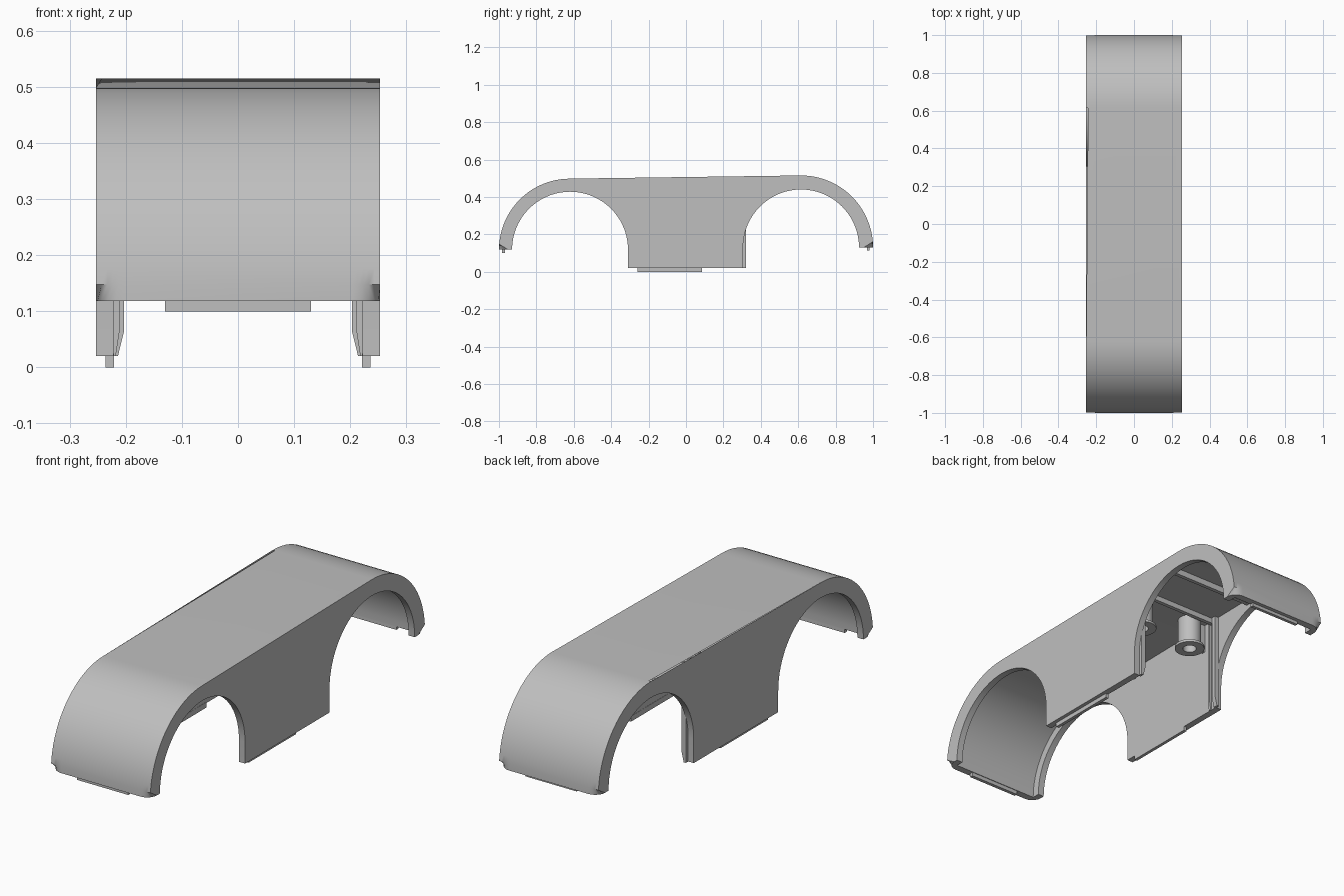
import bpy, bmesh
from math import cos, sin, pi, radians
from mathutils import Vector

cube = bpy.data.objects.get("Cube")
if cube:
    bpy.data.objects.remove(cube)

grey = bpy.data.materials.new("plain_grey")
grey.use_nodes = True
colour = (0.52, 0.52, 0.52, 1)
grey.diffuse_color = colour
grey.node_tree.nodes["Principled BSDF"].inputs["Base Color"].default_value = colour

HALF, WALL, ROUND = 0.253, 0.031, 0.05
FRONT, BACK = (-0.62, 0.118), (0.615, 0.13)   # wheel arch centres
R_FRONT, R_BACK, R_ARCH = 0.38, 0.385, 0.31


def arc(centre, r, a0, a1, n):
    angles = [radians(a0 + (a1 - a0) * i / n) for i in range(n + 1)]
    return [(centre[0] + r * cos(a), centre[1] + r * sin(a)) for a in angles]


def finish(name, bm, smooth=False):
    bmesh.ops.recalc_face_normals(bm, faces=bm.faces)
    mesh = bpy.data.meshes.new(name)
    bm.to_mesh(mesh)
    bm.free()
    mesh.materials.append(grey)
    ob = bpy.data.objects.new(name, mesh)
    bpy.context.collection.objects.link(ob)
    if smooth:
        shade(ob)
    return ob


def shade(ob):
    bpy.ops.object.select_all(action="DESELECT")
    ob.select_set(True)
    bpy.context.view_layer.objects.active = ob
    bpy.ops.object.shade_smooth_by_angle(angle=radians(35))


def slab(name, outline, half, rounded, radius):
    """Side outline extruded across x; its first `rounded` points get soft edges."""
    bm = bmesh.new()
    left = [bm.verts.new((half, y, z)) for y, z in outline]
    right = [bm.verts.new((-half, y, z)) for y, z in outline]
    bm.faces.new(left)
    bm.faces.new(right[::-1])
    n = len(outline)
    for i in range(n):
        j = (i + 1) % n
        bm.faces.new((left[i], right[i], right[j], left[j]))
    edges = [bm.edges.get((side[i], side[i + 1]))
             for side in (left, right) for i in range(rounded - 1)]
    bmesh.ops.bevel(bm, geom=edges, offset=radius, segments=5, profile=0.5, affect="EDGES")
    return finish(name, bm)


def box(name, x, y, z):
    bm = bmesh.new()
    bmesh.ops.create_cube(bm, size=1)
    for v in bm.verts:
        v.co = Vector([(a + b) / 2 + c * (b - a) for c, (a, b) in zip(v.co, (x, y, z))])
    return finish(name, bm)


def top_line(inset):
    return (arc(FRONT, R_FRONT - inset, 180, 90, 20)
            + arc(BACK, R_BACK - inset, 90, 0, 20))


# Shell: rounded cover with two wheel arches, hollowed from below
outer = top_line(0)
outline = (outer + arc(BACK, R_ARCH, 0, 180, 36) + [(0.305, 0.02), (-0.31, 0.02)]
           + arc(FRONT, R_ARCH, 0, 180, 36))
shell = slab("cover_shell", outline, HALF, len(outer), ROUND)
inner = top_line(0.034)
cavity = slab("cavity_cutter", inner + [(inner[-1][0], -0.1), (inner[0][0], -0.1)],
              HALF - WALL, len(inner), 0.02)
cut = shell.modifiers.new("hollow", "BOOLEAN")
cut.operation, cut.solver, cut.object = "DIFFERENCE", "EXACT", cavity
bpy.context.view_layer.objects.active = shell
bpy.ops.object.modifier_apply(modifier=cut.name)
bpy.data.objects.remove(cavity)
shade(shell)

# Locating tabs under the fender ends
box("front_tab", (-0.13, 0.13), (-0.985, -0.969), (0.1, 0.125))
box("back_tab", (-0.13, 0.13), (0.967, 0.982), (0.115, 0.135))

# Ceiling ribs
for name, y in (("middle_rib", 0.28), ("back_rib", 0.52)):
    box(name, (-0.225, 0.225), (y, y + 0.018), (0.452, 0.49))


def ridge(name, s, depth, y0, y1):
    """Upright strip on the inside of a side wall, tapered at its foot."""
    wall = HALF - WALL + 0.003
    face = wall - depth
    shape = [(wall, 0.02), (face + 0.5 * depth, 0.02), (face, 0.065), (face, 0.485), (wall, 0.485)]
    bm = bmesh.new()
    rings = [[bm.verts.new((s * x, y, z)) for x, z in shape] for y in (y0, y1)]
    bm.faces.new(rings[0])
    bm.faces.new(rings[1][::-1])
    for i in range(len(shape)):
        j = (i + 1) % len(shape)
        bm.faces.new((rings[0][i], rings[1][i], rings[1][j], rings[0][j]))
    finish(name, bm)


def tube(name, x, y, z0, z1, r_out, r_in, n=32):
    """Hollow upright cylinder."""
    bm = bmesh.new()
    rings = [[bm.verts.new((x + r * cos(2 * pi * i / n), y + r * sin(2 * pi * i / n), z))
              for i in range(n)]
             for r, z in ((r_out, z0), (r_out, z1), (r_in, z1), (r_in, z0))]
    for k in range(4):
        a, b = rings[k], rings[(k + 1) % 4]
        for i in range(n):
            j = (i + 1) % n
            bm.faces.new((a[i], a[j], b[j], b[i]))
    finish(name, bm, smooth=True)


# Inner fittings on both sides
for side, s in (("left", 1), ("right", -1)):
    def span(a, b):
        return tuple(sorted((s * a, s * b)))
    box(side + "_sill_tab", span(0.221, 0.236), (-0.26, 0.085), (0, 0.025))
    ridge(side + "_back_tongue", s, 0.022, 0.3, 0.322)
    ridge(side + "_guide_strip", s, 0.014, 0.262, 0.274)
    tube(side + "_screw_post", s * 0.14, 0.22, 0.335, 0.49, 0.052, 0.03)
    tube(side + "_post_collar", s * 0.14, 0.22, 0.33, 0.342, 0.066, 0.03)
    box(side + "_post_web", span(0.188, 0.225), (0.212, 0.228), (0.34, 0.49))
